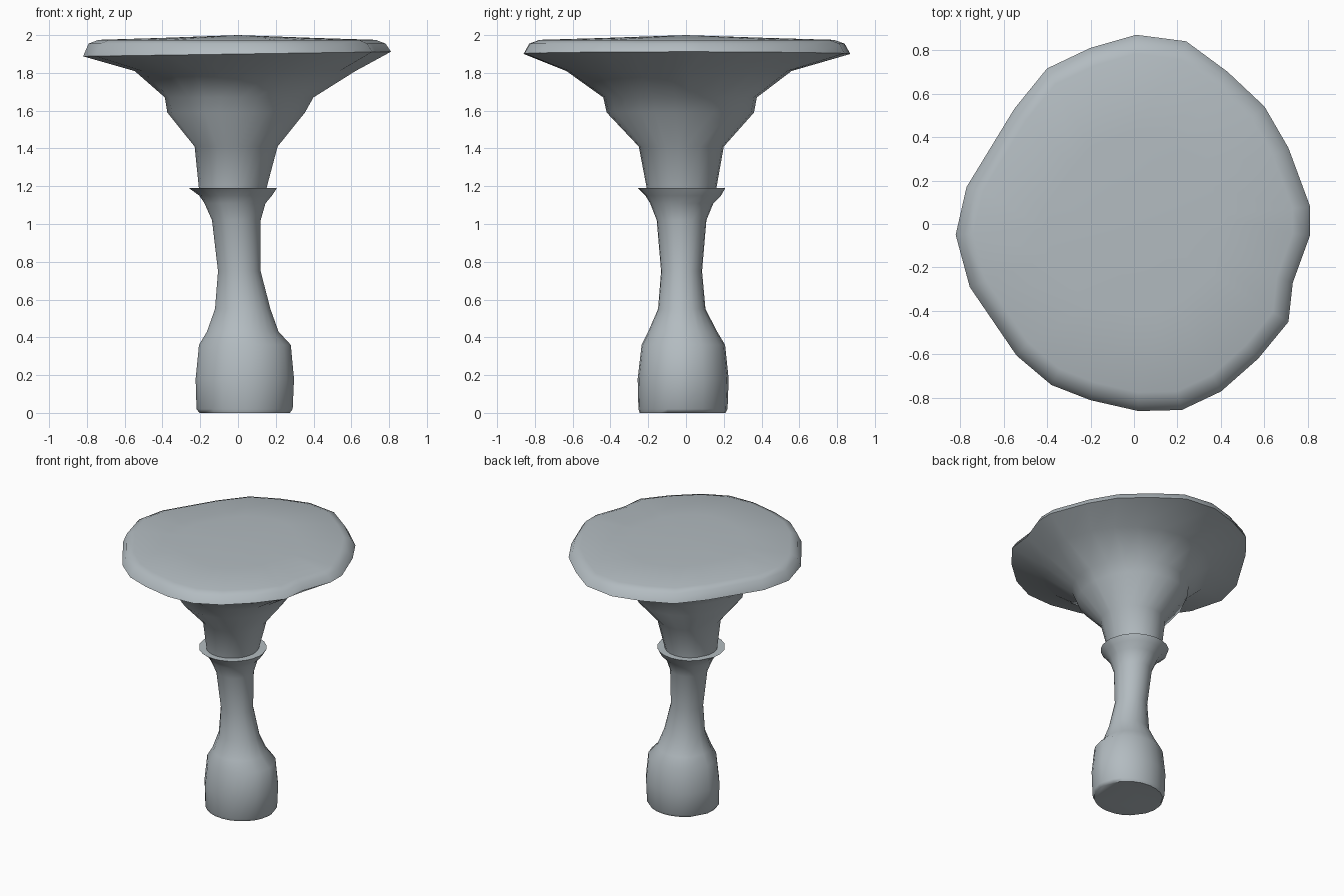
import bpy, bmesh, math

if "Cube" in bpy.data.objects:
    bpy.data.objects.remove(bpy.data.objects["Cube"])

# Plan outline of the uneven bowl rim (x, y), counter-clockwise
RIM = [(.81, .08), (.71, .35), (.6, .54), (.43, .7), (.24, .84), (.01, .87),
       (-.2, .81), (-.4, .715), (-.55, .53), (-.77, .17), (-.82, -.05),
       (-.755, -.29), (-.54, -.605), (-.38, -.74), (-.2, -.81), (.02, -.86),
       (.22, -.855), (.4, -.77), (.57, -.62), (.71, -.45), (.73, -.27), (.81, -.05)]
ANGLES = [math.atan2(y, x) for x, y in RIM]

stone = bpy.data.materials.new("pale grey stone")
stone.diffuse_color = (.45, .5, .53, 1)
stone.use_nodes = True
stone.node_tree.nodes["Principled BSDF"].inputs["Base Color"].default_value = stone.diffuse_color


def ellipse(z, x0, x1, y0, y1):
    """Ring through the left, right, front and back limits."""
    return [((x0 + x1) / 2 + (x1 - x0) / 2 * math.cos(a),
             (y0 + y1) / 2 + (y1 - y0) / 2 * math.sin(a), z) for a in ANGLES]


def rim(z, scale, tilt=0):
    return [(x * scale, y * scale, z + tilt * x) for x, y in RIM]


def mix(a, b, t):
    return [tuple(p + (q - p) * t for p, q in zip(u, v)) for u, v in zip(a, b)]


def loft(name, rings, cap_bottom, cap_top):
    bm = bmesh.new()
    loops = [[bm.verts.new(p) for p in r] for r in rings]
    n = len(RIM)
    for a, b in zip(loops, loops[1:]):
        for i in range(n):
            j = (i + 1) % n
            bm.faces.new((a[i], a[j], b[j], b[i]))
    if cap_bottom:
        bm.faces.new(loops[0][::-1])
    if cap_top is not None:
        tip = bm.verts.new(cap_top)
        for i in range(n):
            bm.faces.new((loops[-1][i], loops[-1][(i + 1) % n], tip))
    mesh = bpy.data.meshes.new(name)
    bm.to_mesh(mesh)
    bm.free()
    mesh.materials.append(stone)
    ob = bpy.data.objects.new(name, mesh)
    bpy.context.collection.objects.link(ob)
    bpy.ops.object.select_all(action='DESELECT')
    ob.select_set(True)
    bpy.context.view_layer.objects.active = ob
    bpy.ops.object.shade_smooth_by_angle(angle=math.radians(55))


# Bulbous base, waisted stem and flared collar
loft("base_and_stem", [ellipse(*p) for p in [
    (0, -.205, .275, -.245, .21), (.02, -.22, .29, -.252, .22),
    (.18, -.225, .297, -.256, .226), (.36, -.207, .28, -.235, .207),
    (.43, -.165, .215, -.2, .165), (.55, -.122, .172, -.148, .103),
    (.75, -.106, .12, -.132, .085), (1.02, -.138, .12, -.155, .108),
    (1.11, -.178, .146, -.19, .145), (1.15, -.205, .18, -.215, .185),
    (1.19, -.26, .206, -.256, .208)]],
    True, (-.03, -.02, 1.19))

# Trumpet-shaped pedestal flaring into the wide basin rim and its flat top
top_low, top_high = rim(1.9, 1, .015), rim(1.955, .965)
loft("basin", [
    ellipse(1.185, -.207, .15, -.207, .16), ellipse(1.41, -.23, .21, -.25, .2),
    ellipse(1.59, -.375, .355, -.42, .36), ellipse(1.67, -.388, .40, -.438, .375),
    mix(ellipse(1.81, -.53, .64, -.64, .53), rim(1.81, .72), .3),
    top_low, top_high, rim(1.975, .9), rim(1.985, .5)],
    False, (0, 0, 2))
